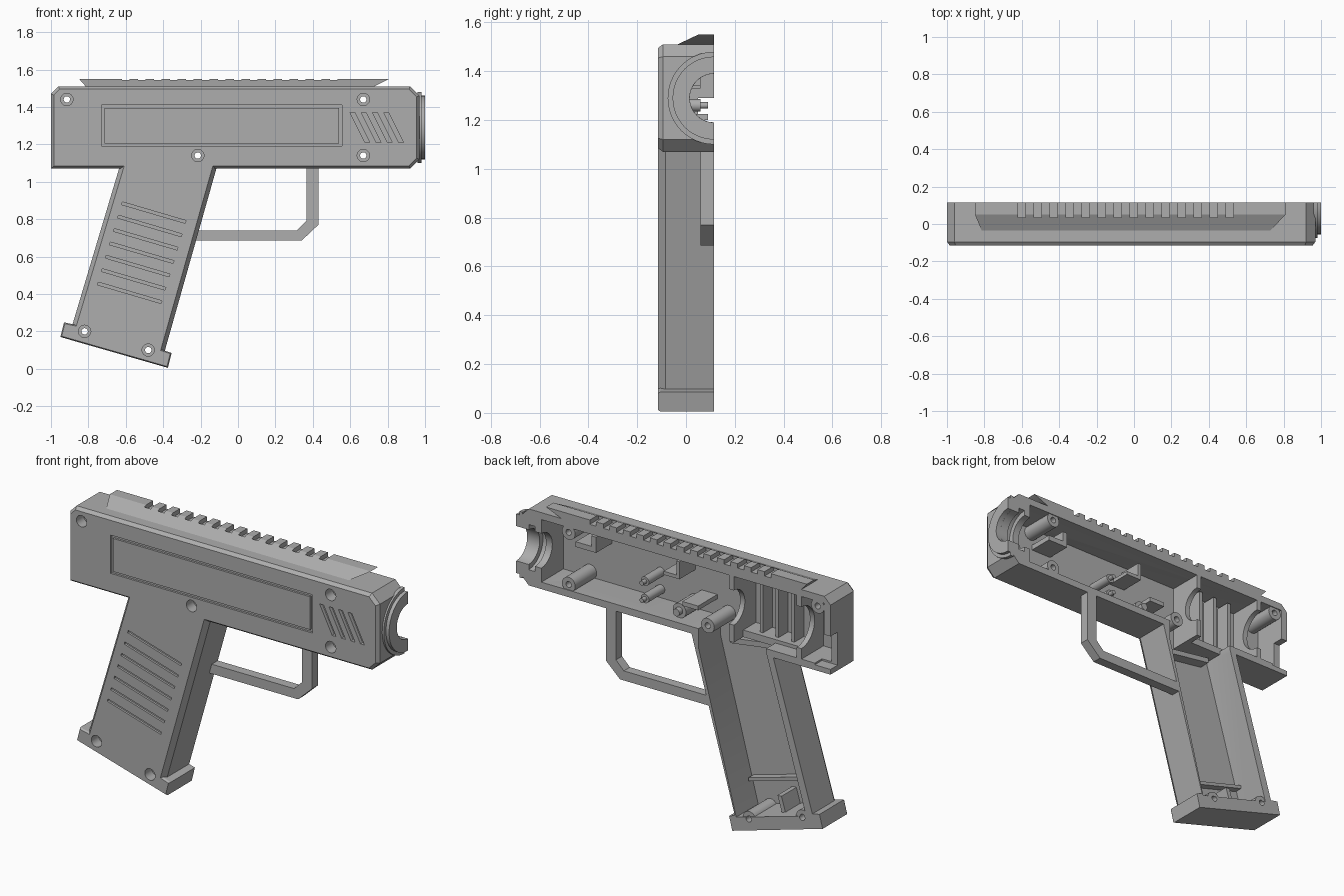
import bpy, bmesh
from math import cos, sin, pi, radians
from mathutils import Vector

cube = bpy.data.objects.get("Cube")
if cube:
    bpy.data.objects.remove(cube, do_unlink=True)

grey = bpy.data.materials.new("plain_grey")
grey.use_nodes = True
tone = (0.42, 0.42, 0.42, 1)
grey.diffuse_color = tone
grey.node_tree.nodes["Principled BSDF"].inputs["Base Color"].default_value = tone

FRONT, OPEN, FLOOR = -0.115, 0.115, -0.085
WALL, AXIS_Z = 0.04, 1.29


def finish(name, bm):
    bmesh.ops.recalc_face_normals(bm, faces=bm.faces)
    mesh = bpy.data.meshes.new(name)
    bm.to_mesh(mesh)
    bm.free()
    mesh.materials.append(grey)
    ob = bpy.data.objects.new(name, mesh)
    bpy.context.collection.objects.link(ob)
    return ob


def loft(name, rings):
    bm = bmesh.new()
    rows = [[bm.verts.new(p) for p in ring] for ring in rings]
    for low, high in zip(rows, rows[1:]):
        for i in range(len(low)):
            j = (i + 1) % len(low)
            bm.faces.new((low[i], low[j], high[j], high[i]))
    bm.faces.new(rows[0])
    bm.faces.new(rows[-1][::-1])
    return finish(name, bm)


def prism_y(name, pts, a, b):
    return loft(name, [[(x, t, z) for x, z in pts] for t in (a, b)])


def prism_x(name, pts, a, b):
    return loft(name, [[(t, y, z) for y, z in pts] for t in (a, b)])


def box(name, x, y, z):
    return prism_y(name, [(x[0], z[0]), (x[1], z[0]), (x[1], z[1]), (x[0], z[1])], *y)


def rod(name, x, z, r, a, b, n=24):
    pts = [(x + r * cos(2 * pi * i / n), z + r * sin(2 * pi * i / n)) for i in range(n)]
    return prism_y(name, pts, a, b)


def inset(pts, d):
    # mitred inward offset of a counter-clockwise outline
    out = []
    for i, p in enumerate(pts):
        p, q, r = Vector(p), Vector(pts[i - 1]), Vector(pts[(i + 1) % len(pts)])
        e, f = (p - q).normalized(), (r - p).normalized()
        n, m = Vector((-e.y, e.x)), Vector((-f.y, f.x))
        out.append(tuple(p + (n + m) * d / (1 + n.dot(m))))
    return out


def chamfered(name, pts, d, depth):
    rings = [(inset(pts, d), FRONT), (pts, FRONT + depth), (pts, OPEN)]
    return loft(name, [[(x, y, z) for x, z in ring] for ring, y in rings])


def combine(ob, others, operation):
    bpy.context.view_layer.objects.active = ob
    for other in others:
        mod = ob.modifiers.new("cut", "BOOLEAN")
        mod.operation, mod.solver, mod.object = operation, "EXACT", other
        bpy.ops.object.modifier_apply(modifier=mod.name)
        bpy.data.objects.remove(other, do_unlink=True)


def arc(r, start=90, end=270, n=24):
    steps = [radians(start + (end - start) * i / n) for i in range(n + 1)]
    return [(OPEN + r * cos(t), AXIS_Z + r * sin(t)) for t in steps]


def strip(name, p, q, w, a, b, along):
    w = Vector(along) * w / 2
    p, q = Vector(p), Vector(q)
    return prism_y(name, [p - w, q - w, q + w, p + w], a, b)


# Outer casing: barrel housing, slanted grip and its end lip
body = [(-1, 1.07), (.92, 1.07), (.97, 1.12), (.97, 1.46), (.92, 1.51), (-.96, 1.51), (-1, 1.47)]
grip = [(-.905, .17), (-.41, .03), (-.11, 1.09), (-.11, 1.2), (-.63, 1.2), (-.63, 1.09)]
lip = [(-.95, .17), (-.375, .005), (-.355, .085), (-.4, .1), (-.87, .235), (-.93, .248)]
shell = chamfered("casing_half", body, .015, .02)
combine(shell, [chamfered("grip", grip, .022, .03), chamfered("lip", lip, .006, .01)], "UNION")

# Hollow interior, muzzle bore and rear notch
room = [(-.96, 1.11), (.84, 1.11), (.84, 1.47), (-.96, 1.47)]
well = [(-.845, .215), (-.40, .09), (-.16, 1.0), (-.16, 1.2), (-.59, 1.2), (-.59, 1.09)]
cutters = [prism_y("room", room, FLOOR, .2), prism_y("well", well, FLOOR, .2),
           prism_x("bore", arc(.1, 0, 345, 23), .7, 1.1),
           prism_x("bore_groove", arc(.13, 0, 345, 23), .88, .92),
           box("rear_notch", (-1.1, -.9), (.05, .2), (1.1, 1.29))]

# Surface grooves: framed panel, slanted vents, grip lines
for x in ((-.73, -.715), (.54, .555)):
    cutters.append(box("groove", x, (-.2, FRONT + .012), (1.19, 1.41)))
for z in ((1.19, 1.205), (1.395, 1.41)):
    cutters.append(box("groove", (-.722, .548), (-.2, FRONT + .012), z))
for i in range(4):
    x = .612 + .06 * i
    cutters.append(strip("vent", (x, 1.37), (x + .08, 1.21), .025, -.2, FRONT + .02, (1, 0)))
for i in range(7):
    x, z = -.62 - .0215 * i, .885 - .0715 * i
    cutters.append(strip("line", (x, z), (x + .34, z - .1), .015, -.2, FRONT + .012, (.28, .96)))
combine(shell, cutters, "DIFFERENCE")

# Screw posts, drilled together with the casing
screws = [(-.915, 1.44), (.67, 1.44), (.67, 1.14), (-.215, 1.14), (-.82, .2), (-.48, .1)]
for x, z in screws:
    post = rod("screw_post", x, z, .042, FLOOR - .01, .11)
    for part in (shell, post):
        combine(part, [rod("counterbore", x, z, .033, -.2, -.05),
                       rod("hole", x, z, .017, -.2, .2)], "DIFFERENCE")

# Muzzle collar: two stepped half rings
prism_x("muzzle_plate", arc(.19) + arc(.1)[::-1], .96, .98)
prism_x("muzzle_ring", arc(.17) + arc(.1)[::-1], .975, 1.0)

# Sloped top rail with cross slots
bm = bmesh.new()
for x, y, z in ((-.85, .115, 1.55), (.81, .115, 1.55), (.81, .05, 1.55), (-.85, .05, 1.55),
                (-.81, -.045, 1.505), (.72, -.045, 1.505), (-.81, .115, 1.505), (.7, .115, 1.505)):
    bm.verts.new((x, y, z))
bmesh.ops.convex_hull(bm, input=bm.verts)
rail = finish("top_rail", bm)
slots = [box("slot", (x, x + .04), (.035, .2), (1.525, 1.6))
         for x in (-.62 + .0855 * i for i in range(14))]
combine(rail, slots, "DIFFERENCE")

# Trigger guard
guard = [(-.24, .685), (.34, .685), (.43, .77), (.43, 1.09), (.365, 1.09),
         (.365, .79), (.315, .74), (-.22, .74)]
prism_y("trigger_guard", guard, .06, OPEN)

# Bulkheads with round cradles
for x, r in ((-.37, .1), (-.8, .12)):
    sides = [(OPEN, 1.09), (FLOOR - .01, 1.09), (FLOOR - .01, 1.48), (OPEN, 1.48)]
    prism_x("cradle_bulkhead", sides + arc(r), x - .015, x + .015)

# Rear compartment ribs and sill
for x in (-.48, -.58, -.68):
    box("compartment_rib", (x - .01, x + .01), (FLOOR - .01, 0), (1.12, 1.46))
box("compartment_sill", (-.79, -.36), (FLOOR - .01, .03), (1.09, 1.13))

# Mounting pegs with slim pins
for x, z, r in ((.22, 1.26, .026), (.22, 1.16, .026), (0, 1.15, .042)):
    rod("peg", x, z, r, FLOOR - .01, .06)
    rod("peg_pin", x, z, r * .5, .05, .09)

# Switch brackets and support ribs
box("switch_bracket", (0, .1), (FLOOR - .01, .06), (1.33, 1.35))
box("switch_bracket_side", (0, .02), (FLOOR - .01, .06), (1.34, 1.43))
box("lens_shelf", (.53, .66), (FLOOR - .01, .06), (1.34, 1.37))
box("lens_shelf_side", (.53, .56), (FLOOR - .01, .06), (1.34, 1.43))
box("trigger_stop", (-.14, -.04), (FLOOR - .01, .09), (1.2, 1.225))

# Ribs inside the grip
strip("grip_upper_rib", (-.55, 1.06), (-.27, 1.02), .03, FLOOR - .01, -.02, (0, 1))
strip("grip_lower_rib", (-.8, .36), (-.37, .24), .02, FLOOR - .01, -.04, (0, 1))
strip("grip_fin", (-.66, .15), (-.63, .25), .025, FLOOR - .01, .05, (1, 0))

# Smooth round parts, keep hard edges
for ob in bpy.context.view_layer.objects:
    ob.select_set(ob.type == "MESH" and ob.data.materials[:] == [grey])
bpy.ops.object.shade_smooth_by_angle(angle=radians(25))
